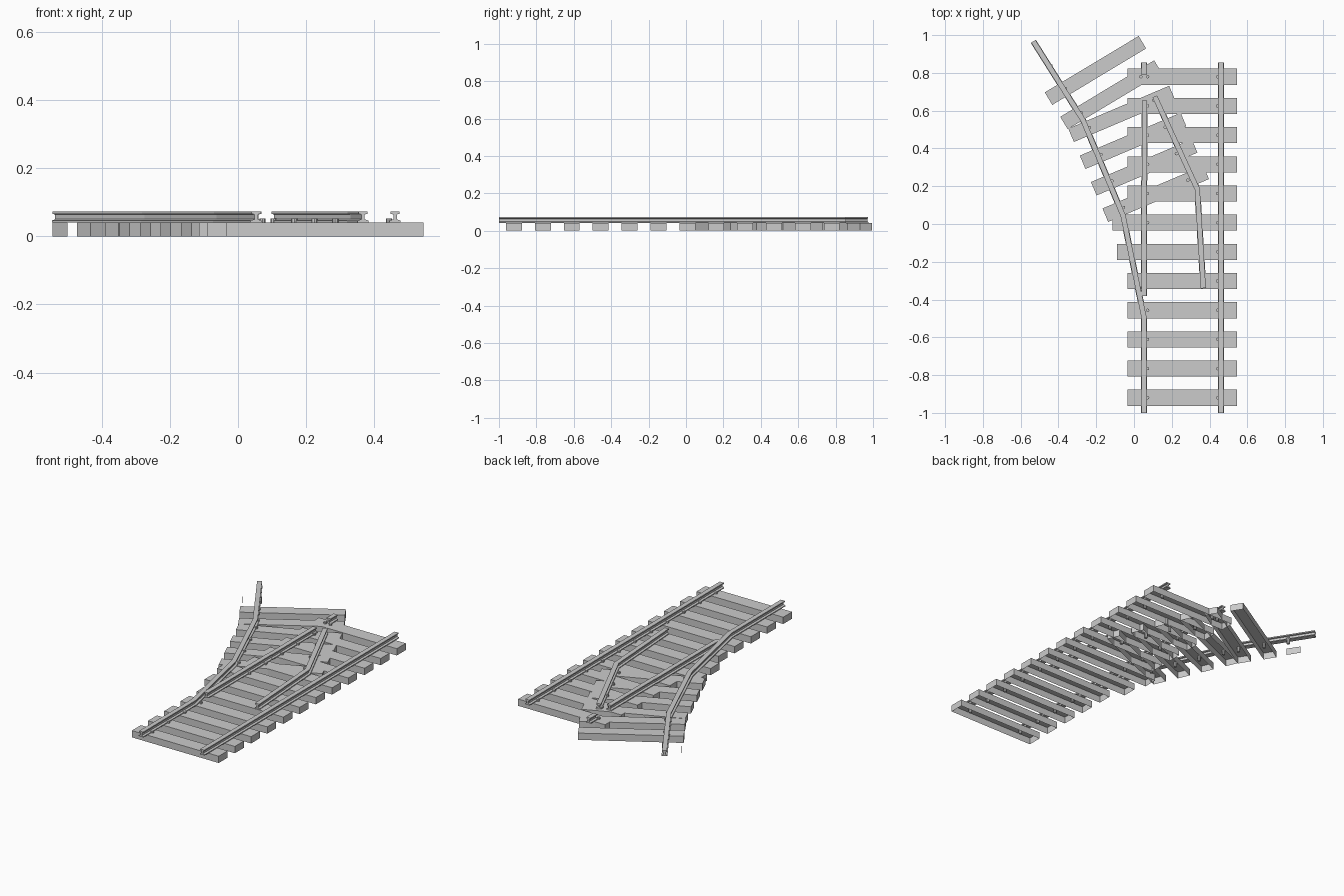
import bpy, bmesh, math
from mathutils import Vector

if "Cube" in bpy.data.objects:
    bpy.data.objects.remove(bpy.data.objects["Cube"])

TOP = 0.041       # sleeper height
RAIL_TOP = 0.073


def make_object(name, bm):
    bmesh.ops.recalc_face_normals(bm, faces=bm.faces)
    me = bpy.data.meshes.new(name)
    bm.to_mesh(me)
    bm.free()
    ob = bpy.data.objects.new(name, me)
    bpy.context.collection.objects.link(ob)
    return ob


def sleeper(name, cx, cy, length, width, angle=0.0):
    """Hollow sleeper, open underneath."""
    bm = bmesh.new()
    bmesh.ops.create_cube(bm, size=1)
    for v in bm.verts:
        v.co = (v.co.x * length, v.co.y * width, (v.co.z + 0.5) * TOP)
    bm.normal_update()
    bottom = [f for f in bm.faces if f.normal.z < -0.9]
    bmesh.ops.delete(bm, geom=bottom, context='FACES_ONLY')
    ob = make_object(name, bm)
    ob.location = (cx, cy, 0)
    ob.rotation_euler.z = angle


def spike(name, x, y):
    bm = bmesh.new()
    bmesh.ops.create_cone(bm, cap_ends=True, segments=8, radius1=0.009,
                          radius2=0.009, depth=0.04)
    make_object(name, bm).location = (x, y, 0.032)


# Half of the rail section, mirrored: base, web, head
HALF = [(0.016, TOP), (0.016, 0.046), (0.005, 0.050), (0.005, 0.064),
        (0.0135, 0.066), (0.0135, RAIL_TOP)]
SECTION = HALF + [(-x, z) for x, z in reversed(HALF)]


def rail(name, points):
    """Sweep the rail section along a plan path with mitred bends."""
    pts = [Vector(p) for p in points]
    dirs = [(b - a).normalized() for a, b in zip(pts, pts[1:])]
    bm = bmesh.new()
    rings = []
    for i, p in enumerate(pts):
        d0 = dirs[max(i - 1, 0)]
        d1 = dirs[min(i, len(dirs) - 1)]
        t = (d0 + d1).normalized()
        side = Vector((t.y, -t.x)) / t.dot(d1)
        rings.append([bm.verts.new((p.x + side.x * u, p.y + side.y * u, z))
                      for u, z in SECTION])
    n = len(SECTION)
    for a, b in zip(rings, rings[1:]):
        for k in range(n):
            bm.faces.new((a[k], a[(k + 1) % n], b[(k + 1) % n], b[k]))
    bm.faces.new(rings[0])
    bm.faces.new(rings[-1])
    make_object(name, bm)


# Straight track sleepers, two of them longer on the branch side
RIGHT_END = 0.545
for i in range(12):
    y = -0.92 + i * 0.1545
    left = {5: -0.09, 6: -0.115}.get(i, -0.035)
    sleeper(f"straight_sleeper_{i}", (left + RIGHT_END) / 2, y,
            RIGHT_END - left, 0.085)
    spike(f"straight_spike_right_{i}", 0.443, y)
    if i not in (4, 5):
        spike(f"straight_spike_left_{i}", 0.072, y)

# Branch sleepers: four at the first angle, two turned further
A1, A2 = math.radians(23), math.radians(31)
branch = [(0.115, 0.16, A1), (0.054, 0.30, A1), (-0.005, 0.44, A1),
          (-0.066, 0.583, A1), (-0.122, 0.684, A2), (-0.204, 0.813, A2)]
for i, (x, y, a) in enumerate(branch):
    sleeper(f"branch_sleeper_{i}", x, y, 0.58, 0.077, a)
    c, s = math.cos(a) * 0.185, math.sin(a) * 0.185
    spike(f"branch_spike_left_{i}", x - c, y - s)
    if i < 5:
        spike(f"branch_spike_right_{i}", x + c, y + s)
spike("branch_spike_end", -0.44, 0.84)

# Loose end plate beyond the last branch sleeper
bm = bmesh.new()
bm.faces.new([bm.verts.new(p) for p in (
    (-0.50, 0.755, 0), (-0.545, 0.825, 0),
    (-0.545, 0.825, TOP), (-0.50, 0.755, TOP))])
make_object("branch_end_plate", bm)

# Rails
rail("right_stock_rail", [(0.461, -1), (0.461, 0.855)])
rail("left_branch_rail", [(0.053, -1), (0.053, -0.495), (-0.058, 0.045),
                          (-0.27, 0.55), (-0.533, 0.967)])
rail("straight_switch_rail", [(0.053, -0.38), (0.053, 0.23)])
rail("straight_closure_rail", [(0.055, 0.23), (0.055, 0.655)])
rail("straight_end_rail", [(0.053, 0.79), (0.053, 0.855)])
rail("branch_switch_rail", [(0.367, -0.34), (0.335, 0.185), (0.11, 0.675)])
